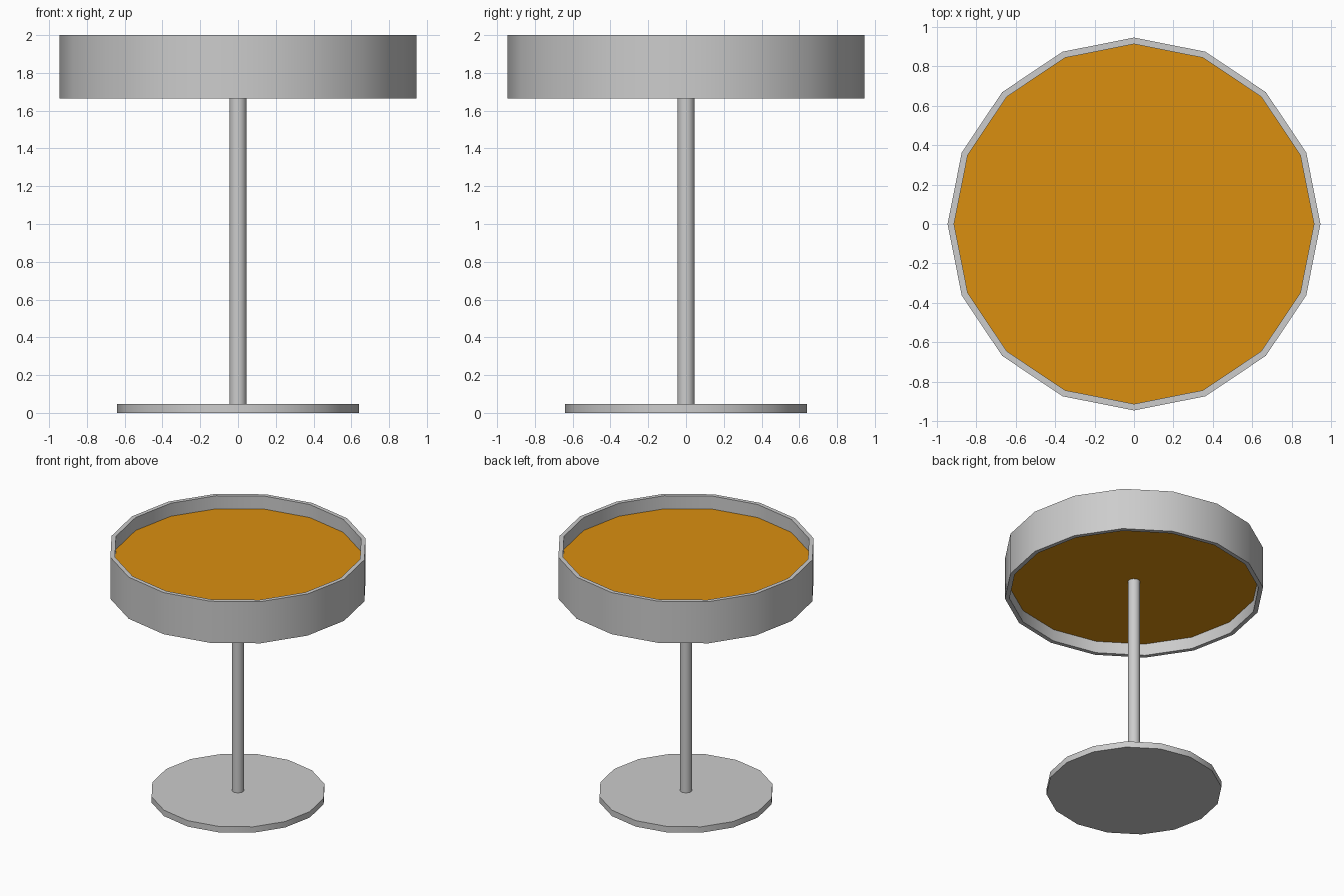
import bpy
import bmesh
import math

SIDES = 16

if "Cube" in bpy.data.objects:
    bpy.data.objects.remove(bpy.data.objects["Cube"], do_unlink=True)


def make_material(name, rgb):
    mat = bpy.data.materials.new(name)
    mat.use_nodes = True
    mat.diffuse_color = (*rgb, 1)
    bsdf = mat.node_tree.nodes["Principled BSDF"]
    bsdf.inputs["Base Color"].default_value = (*rgb, 1)
    return mat


def finish(name, bm, mat):
    """Turn the bmesh into an object with smooth sides and sharp rims."""
    mesh = bpy.data.meshes.new(name)
    bmesh.ops.recalc_face_normals(bm, faces=bm.faces)
    bm.to_mesh(mesh)
    bm.free()
    mesh.materials.append(mat)
    obj = bpy.data.objects.new(name, mesh)
    bpy.context.collection.objects.link(obj)
    bpy.ops.object.select_all(action="DESELECT")
    obj.select_set(True)
    bpy.context.view_layer.objects.active = obj
    bpy.ops.object.shade_smooth_by_angle(angle=math.radians(30))
    return obj


def ring(bm, radius, z):
    step = 2 * math.pi / SIDES
    return [bm.verts.new((radius * math.cos(i * step), radius * math.sin(i * step), z))
            for i in range(SIDES)]


def bridge(bm, a, b):
    for i in range(SIDES):
        j = (i + 1) % SIDES
        bm.faces.new((a[i], a[j], b[j], b[i]))


def disc(name, radius, z0, z1, mat):
    """Closed cylinder between two heights."""
    bm = bmesh.new()
    low, high = ring(bm, radius, z0), ring(bm, radius, z1)
    bridge(bm, low, high)
    bm.faces.new(low[::-1])
    bm.faces.new(high)
    return finish(name, bm, mat)


def hoop(name, outer, inner, z0, z1, mat):
    """Open band with a wall thickness."""
    bm = bmesh.new()
    profile = [(outer, z0), (outer, z1), (inner, z1), (inner, z0)]
    rings = [ring(bm, r, z) for r, z in profile]
    for i in range(4):
        bridge(bm, rings[i], rings[(i + 1) % 4])
    return finish(name, bm, mat)


metal = make_material("light grey metal", (0.604, 0.604, 0.604))
wood = make_material("warm orange wood", (0.70, 0.275, 0.005))

# Foot and stem
disc("base_plate", 0.64, 0.0, 0.048, metal)
disc("stem", 0.045, 0.04, 1.80, metal)

# Top: recessed panel held inside a deep band
disc("table_panel", 0.913, 1.76, 1.895, wood)
hoop("table_rim", 0.945, 0.912, 1.665, 2.0, metal)
